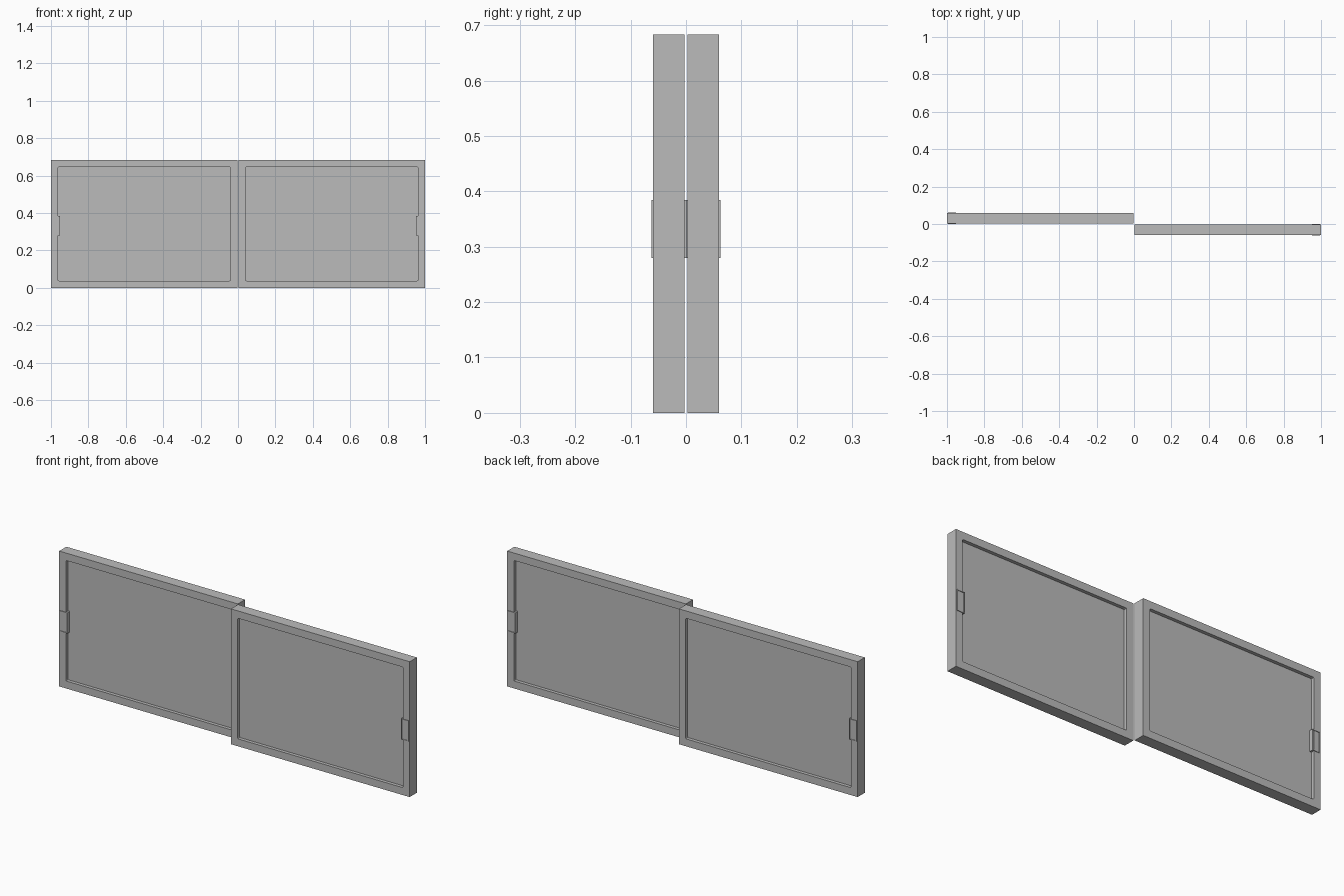
import bpy
import bmesh
from mathutils import Vector

cube = bpy.data.objects.get("Cube")
if cube:
    bpy.data.objects.remove(cube, do_unlink=True)

# Single grey for every part
grey = bpy.data.materials.new("plain_grey")
grey.use_nodes = True
COLOUR = (0.5, 0.5, 0.5, 1)
grey.diffuse_color = COLOUR
grey.node_tree.nodes["Principled BSDF"].inputs["Base Color"].default_value = COLOUR

HEIGHT = 0.683
PANEL_THICK = 0.057
HANDLE_THICK = 0.063
OFFSET = 0.031


def recessed_slab(name, centre, size, border, depth, radius):
    """Box whose front and back faces each have a sunken, round-cornered field."""
    bm = bmesh.new()
    bmesh.ops.create_cube(bm, size=1)
    bmesh.ops.scale(bm, vec=size, verts=bm.verts)
    bm.normal_update()
    for side in (-1, 1):
        face = next(f for f in bm.faces if f.normal.y * side > 0.9)
        bmesh.ops.inset_region(bm, faces=[face], thickness=border)
        result = bmesh.ops.extrude_face_region(bm, geom=[face])
        verts = [g for g in result["geom"] if isinstance(g, bmesh.types.BMVert)]
        if face.is_valid:
            bmesh.ops.delete(bm, geom=[face], context="FACES_ONLY")
        bmesh.ops.translate(bm, vec=Vector((0, -side * depth, 0)), verts=verts)
        bm.normal_update()
    # Soften the upright corners inside each recess
    corners = [e for e in bm.edges
               if abs(e.verts[0].co.y - e.verts[1].co.y) > depth / 2
               and abs(e.verts[0].co.x) < size[0] / 2 - border / 2]
    bmesh.ops.bevel(bm, geom=corners, offset=radius, segments=2,
                    profile=0.5, affect="EDGES")
    bmesh.ops.recalc_face_normals(bm, faces=bm.faces)
    mesh = bpy.data.meshes.new(name)
    bm.to_mesh(mesh)
    bm.free()
    mesh.materials.append(grey)
    obj = bpy.data.objects.new(name, mesh)
    obj.location = centre
    bpy.context.collection.objects.link(obj)
    return obj


# Two sliding sashes on neighbouring tracks, each with a flush pull
for label, side in (("right", -1), ("left", 1)):
    y = -side * OFFSET
    recessed_slab(label + "_sash", (side * 0.501, y, HEIGHT / 2),
                  (0.998, PANEL_THICK, HEIGHT), 0.053, 0.017, 0.005)
    recessed_slab(label + "_pull", (side * 0.974, y, 0.332),
                  (0.042, HANDLE_THICK, 0.105), 0.005, 0.004, 0.001)
